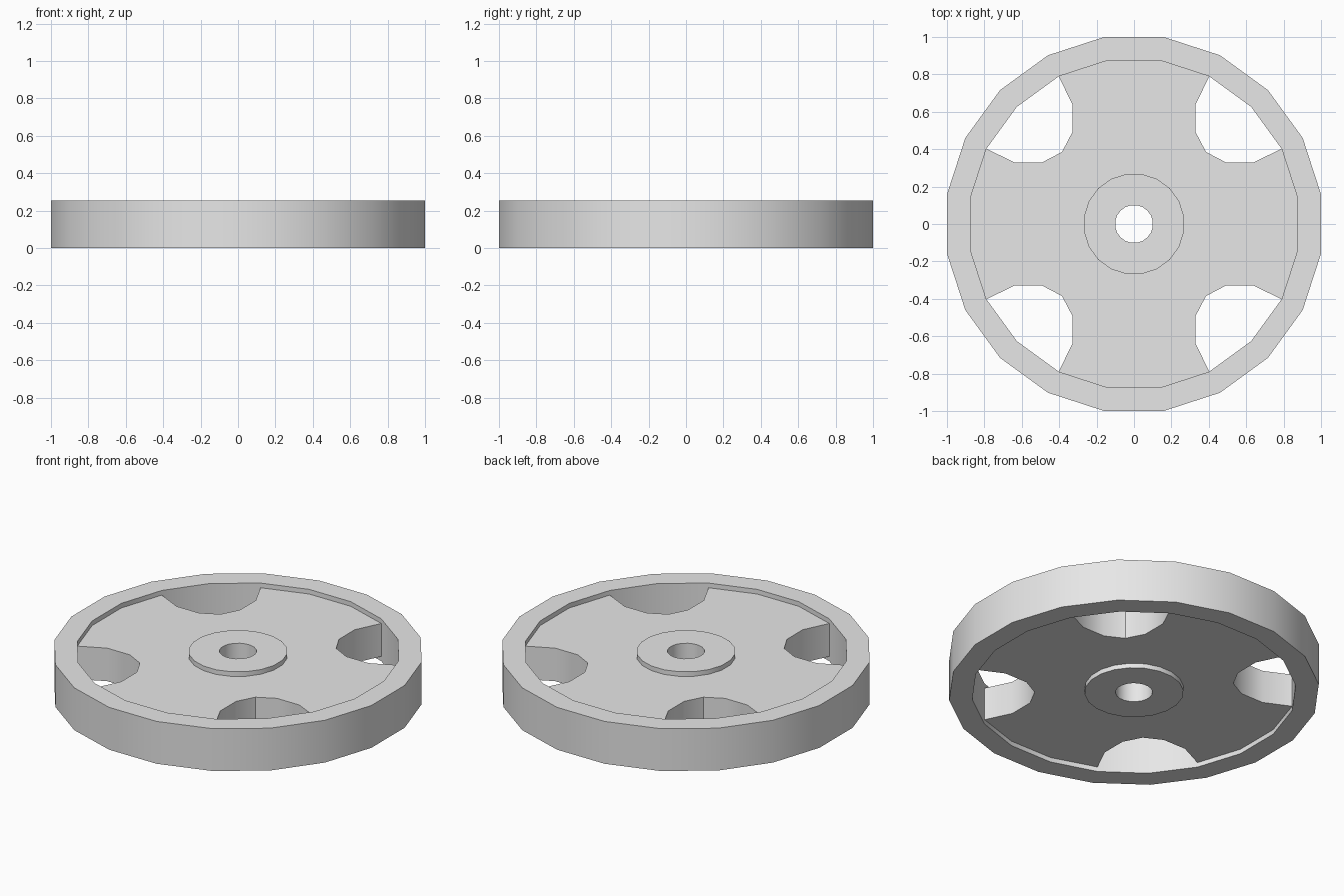
import bpy, bmesh, math
from mathutils import Matrix, Vector

default = bpy.data.objects.get("Cube")
if default:
    bpy.data.objects.remove(default, do_unlink=True)

SIDES = 20
HEIGHT = 0.255
RECESS = 0.028
STEP = 2 * math.pi / SIDES
FLAT = 1 / math.cos(STEP / 2)      # flat distance to corner radius
RIM_OUT, RIM_IN = 1.0 * FLAT, 0.875 * FLAT
HUB, BORE = 0.267 * FLAT, 0.1 * FLAT

grey = bpy.data.materials.new("plain_grey")
grey.use_nodes = True
grey.diffuse_color = (0.8, 0.8, 0.8, 1)
grey.node_tree.nodes["Principled BSDF"].inputs["Base Color"].default_value = (0.8, 0.8, 0.8, 1)


def polar(radius, i):
    a = (i + 0.5) * STEP
    return Vector((radius * math.cos(a), radius * math.sin(a), 0))


def finish(bm, name):
    bmesh.ops.recalc_face_normals(bm, faces=bm.faces)
    mesh = bpy.data.meshes.new(name)
    bm.to_mesh(mesh)
    bm.free()
    mesh.materials.append(grey)
    obj = bpy.data.objects.new(name, mesh)
    bpy.context.collection.objects.link(obj)
    bpy.ops.object.select_all(action="DESELECT")
    obj.select_set(True)
    bpy.context.view_layer.objects.active = obj
    bpy.ops.object.shade_smooth_by_angle(angle=math.radians(32))
    return obj


def ring(name, outer, inner):
    """Full-height ring with a square cross-section."""
    bm = bmesh.new()
    section = [(outer, 0), (outer, HEIGHT), (inner, HEIGHT), (inner, 0)]
    loops = [[bm.verts.new(polar(r, i) + Vector((0, 0, z))) for i in range(SIDES)]
             for r, z in section]
    for k in range(4):
        a, b = loops[k], loops[(k + 1) % 4]
        for i in range(SIDES):
            j = (i + 1) % SIDES
            bm.faces.new((a[i], a[j], b[j], b[i]))
    return finish(bm, name)


# Rim and hub
ring("rim", RIM_OUT, RIM_IN)
ring("hub", HUB, BORE)

# Web outline: one spoke end and one corner cutout, repeated four times
cutout = [(0.64, 0.33), (0.49, 0.33), (0.385, 0.385), (0.33, 0.49), (0.33, 0.64)]
quarter = [polar(RIM_IN, i) for i in (-1, 0, 1)]
quarter += [Vector((x, y, 0)) for x, y in cutout]
quarter.append(polar(RIM_IN, 3))
outline = [Matrix.Rotation(q * math.pi / 2, 3, "Z") @ p for q in range(4) for p in quarter]

bm = bmesh.new()
levels = []
for z in (RECESS, HEIGHT - RECESS):
    edges = []
    for points in (outline, [polar(HUB, i) for i in range(SIDES)]):
        verts = [bm.verts.new((p.x, p.y, z)) for p in points]
        edges += [bm.edges.new((v, verts[(i + 1) % len(verts)])) for i, v in enumerate(verts)]
        if points is outline:
            levels.append(verts)
    normal = Vector((0, 0, 1 if z > HEIGHT / 2 else -1))
    bmesh.ops.triangle_fill(bm, edges=edges, use_beauty=True, normal=normal)

# Web walls
low, high = levels
for i in range(len(outline)):
    j = (i + 1) % len(outline)
    on_rim = all(abs(outline[k].length - RIM_IN) < 0.001 for k in (i, j))
    if not on_rim:
        bm.faces.new((low[i], low[j], high[j], high[i]))
finish(bm, "web")
